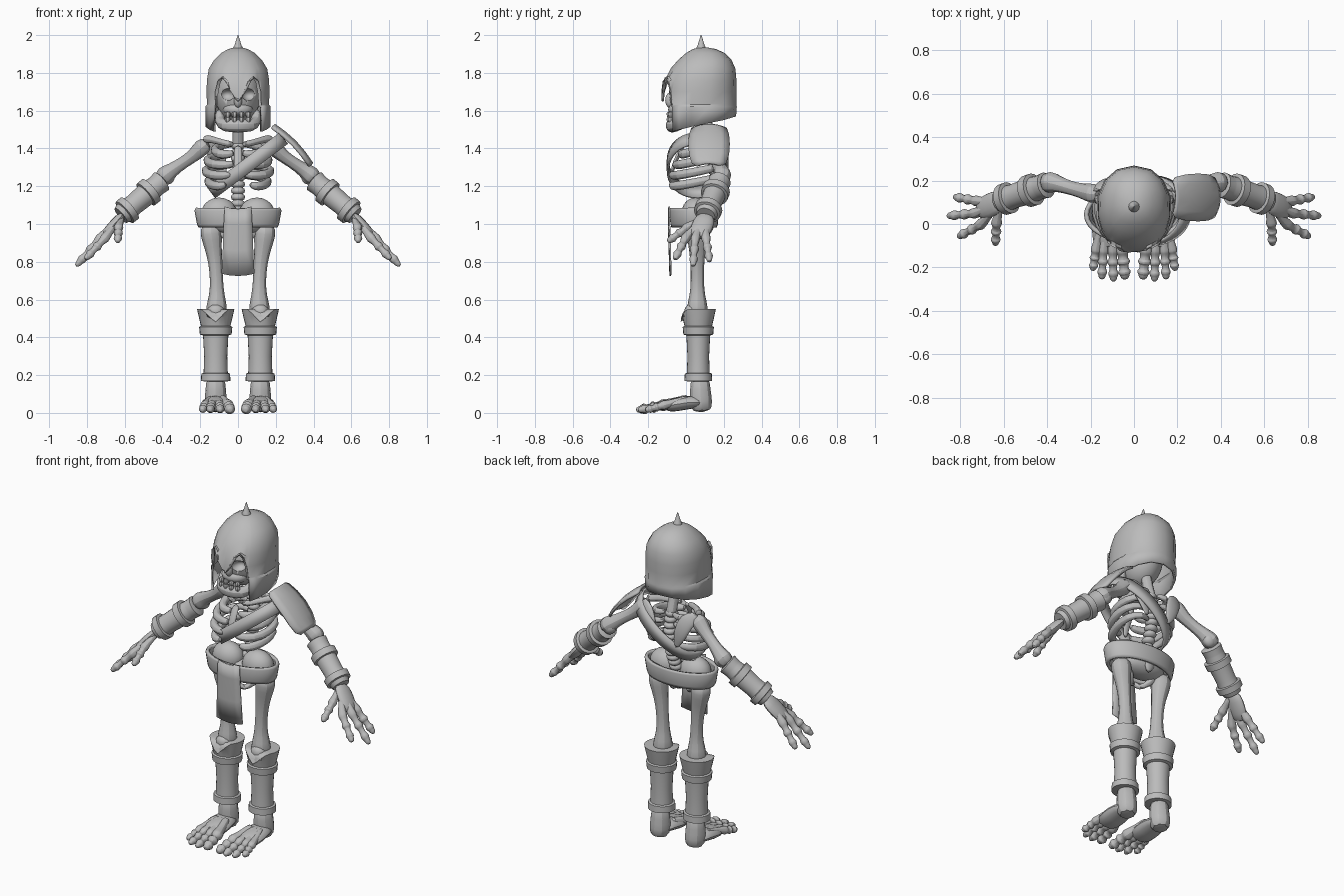
import bpy, bmesh, math
from mathutils import Vector as V

if "Cube" in bpy.data.objects:
    bpy.data.objects.remove(bpy.data.objects["Cube"])

GREY = (0.5, 0.5, 0.5, 1)
mat = bpy.data.materials.new("plain_grey")
mat.use_nodes = True
mat.diffuse_color = GREY
mat.node_tree.nodes["Principled BSDF"].inputs["Base Color"].default_value = GREY


def finish(name, bm, subsurf=0, solid=0, angle=40):
    bmesh.ops.recalc_face_normals(bm, faces=bm.faces)
    me = bpy.data.meshes.new(name)
    bm.to_mesh(me)
    bm.free()
    ob = bpy.data.objects.new(name, me)
    bpy.context.collection.objects.link(ob)
    me.materials.append(mat)
    if solid:
        m = ob.modifiers.new("thickness", "SOLIDIFY")
        m.thickness, m.offset = solid, 0
    if subsurf:
        m = ob.modifiers.new("rounding", "SUBSURF")
        m.levels = m.render_levels = subsurf
    bpy.ops.object.select_all(action="DESELECT")
    ob.select_set(True)
    bpy.context.view_layer.objects.active = ob
    bpy.ops.object.shade_smooth_by_angle(angle=math.radians(angle))
    return ob


def skin(bm, rows, closed=True):
    """Join rows of vertices with quads."""
    for a, b in zip(rows, rows[1:]):
        n = len(a)
        for i in range(n if closed else n - 1):
            j = (i + 1) % n
            bm.faces.new((a[i], a[j], b[j], b[i]))


def tube(name, pts, radii, ref=(0, 1, 0), sides=8, subsurf=1, flat=1.0, edit=None):
    """Swept solid; flat scales the radius along the ref direction."""
    bm, pts, rows = bmesh.new(), [V(p) for p in pts], []
    for k, p in enumerate(pts):
        t = (pts[min(k + 1, len(pts) - 1)] - pts[max(k - 1, 0)]).normalized()
        u = t.cross(V(ref)).normalized()
        w = u.cross(t)
        ring = [2 * math.pi * i / sides for i in range(sides)]
        rows.append([bm.verts.new(p + radii[k] * (u * math.cos(a) + w * math.sin(a) * flat)) for a in ring])
    skin(bm, rows)
    bm.faces.new(rows[0])
    bm.faces.new(rows[-1])
    if edit:
        edit(rows)
    return finish(name, bm, subsurf)


def ball(name, c, r, seg=20):
    bm = bmesh.new()
    bmesh.ops.create_uvsphere(bm, u_segments=seg, v_segments=seg // 2, radius=1)
    bmesh.ops.scale(bm, vec=r, verts=bm.verts)
    bmesh.ops.translate(bm, vec=c, verts=bm.verts)
    return finish(name, bm, angle=60)


def lerp_path(a, b, steps):
    return [V(a).lerp(V(b), s) for s in steps]


def jointed(name, base, knuckle, tip, r, ref):
    """Hand or foot ray: long bone, then three bulging joints."""
    pts = lerp_path(base, knuckle, (0, .5, .9)) + lerp_path(
        knuckle, tip, (.05, .12, .22, .34, .38, .46, .5, .6, .68, .72, .8, .84, .92, 1))
    k = (1, .8, 1.1, 1.3, 1.15, .85, .95, 1.25, 1.2, .85, .8, .9, 1.15, 1.1, .85, .8, .4)
    return tube(name, pts, [r * x for x in k], ref)


# ---- helmet: wrapped shell whose lower edge follows brow, cheeks and nape
BROW = [(0, 1.655), (6, 1.67), (13, 1.715), (20, 1.755), (28, 1.775), (36, 1.755), (42, 1.7), (45, 1.62), (46, 1.49),
        (60, 1.50), (80, 1.515), (105, 1.535), (130, 1.55), (155, 1.565), (180, 1.57)]
# height, half width, front, back
ROWS = [(1.48, .167, -.122, .258), (1.62, .168, -.128, .262), (1.63, .16, -.125, .26), (1.7, .162, -.12, .26),
        (1.76, .16, -.105, .26), (1.82, .15, -.075, .255), (1.865, .122, -.035, .235), (1.9, .085, .005, .2),
        (1.92, .05, .04, .155), (1.928, .015, .07, .11)]


def power(a, e):
    return math.copysign(abs(a) ** e, a)


cols = BROW + [(360 - a, z) for a, z in BROW[-2:0:-1]]
bm, rows = bmesh.new(), []
for z, w, y0, y1 in ROWS:
    row = []
    for a, low in cols:
        s, c = power(math.sin(math.radians(a)), .92), power(math.cos(math.radians(a)), .92)
        row.append(bm.verts.new((w * s, (y0 + y1) / 2 - (y1 - y0) / 2 * c, max(z, low))))
    rows.append(row)
skin(bm, rows)
bm.faces.new(rows[-1])
bmesh.ops.remove_doubles(bm, verts=bm.verts, dist=.004)
finish("helmet", bm, solid=.014, angle=35)
tube("helmet_spike", [(0, .08, z) for z in (1.91, 1.935, 1.945, 2.0)], (.027, .025, .019, .002), sides=12, subsurf=0)

# ---- skull with carved sockets
skull = ball("skull", (0, .05, 1.69), (.12, .14, .17), 32)
cutters = [ball("socket_cutter", (s * .06, -.09, 1.685), (.042, .06, .034)) for s in (-1, 1)]
for c in cutters:
    m = skull.modifiers.new("socket", "BOOLEAN")
    m.operation, m.object = "DIFFERENCE", c
bpy.context.view_layer.objects.active = skull
for m in list(skull.modifiers):
    bpy.ops.object.modifier_apply(modifier=m.name)
for c in cutters:
    bpy.data.objects.remove(c)
ball("upper_jaw", (0, -.025, 1.605), (.08, .07, .045))
ball("nose_bridge", (0, -.085, 1.655), (.022, .025, .04))
tube("lower_jaw", [(-.098, .03, 1.61), (-.098, .0, 1.54), (-.075, -.06, 1.52), (0, -.082, 1.52),
     (.075, -.06, 1.52), (.098, .0, 1.54), (.098, .03, 1.61)], (.02, .034, .038, .04, .038, .034, .02), ref=(0, .3, 1))
for i in range(4):
    x = (i - 1.5) * .036
    y = -.093 + abs(x) * .25
    for z, name in ((1.578, "upper_tooth"), (1.55, "lower_tooth")):
        tube(name, lerp_path((x, y, z + .018), (x, y, z - .018), (0, .5, 1)), (.016, .018, .012), sides=6)

# ---- spine and rib cage
for i in range(12):
    z = 1.04 + i * .034
    ball("vertebra", (0, .08 + .075 * math.sin(math.pi * (z - 1.04) / .52), z), (.038, .038, .023), 12)
tube("neck", [(0, .15, 1.38), (0, .135, 1.44), (0, .115, 1.5), (0, .1, 1.58)], (.036, .032, .032, .036))
tube("sternum", [(0, -.01, 1.42), (0, -.045, 1.36), (0, -.07, 1.3), (0, -.075, 1.25)], (.022, .026, .022, .012), flat=.5)
tube("tail_bone", [(0, .11, 1.06), (0, .14, 1.0), (0, .12, .94)], (.06, .045, .015), flat=.5)
ball("pelvis_core", (0, .06, 1.0), (.15, .08, .06))

for s, side in ((-1, "right"), (1, "left")):
    def P(x, y, z):
        return V((s * x, y, z))

    for i, (w, y, end) in enumerate(((.125, -.025, .02), (.165, -.055, .02), (.175, -.075, .03), (.16, -.075, .06))):
        z = 1.385 - .056 * i
        tube(side + "_rib", [P(.02, .15, z + .035), P(w * .6, .19, z + .035), P(w * .98, .13, z + .02), P(w, .04, z),
             P(w * .8, y * .6, z - .015), P(end + .03, y, z - .018), P(end, y, z - .005)],
             (.016, .021, .024, .026, .027, .025, .014), (0, 0, 1))
    tube(side + "_collar_bone", [P(.02, 0, 1.42), P(.08, .03, 1.43), P(.14, .09, 1.45), P(.18, .13, 1.45)],
         (.02, .017, .02, .028), (0, 0, 1))
    tube(side + "_shoulder_blade", [P(.19, .15, 1.45), P(.13, .185, 1.42), P(.1, .205, 1.33), P(.07, .2, 1.24)],
         (.03, .055, .05, .012), flat=.35)
    ball(side + "_hip_wing", P(.1, .05, 1.055), (.095, .075, .085))
    tube(side + "_pubic_arch", [P(.1, .06, .98), P(.065, .05, .93), P(.03, .01, .9), P(0, -.01, .94)],
         (.03, .02, .018, .02))

    # arm and bracer
    tube(side + "_upper_arm", [P(.155, .135, 1.43), P(.19, .14, 1.41), P(.23, .15, 1.365), P(.29, .165, 1.325),
         P(.35, .185, 1.285), P(.385, .195, 1.26), P(.415, .185, 1.23)], (.035, .054, .038, .034, .04, .058, .045))
    ball(side + "_elbow", P(.375, .2, 1.25), (.042, .035, .042), 14)
    steps = (0, .02, .14, .17, .26, .27, .4, .41, .68, .78, .79, .91, .92, 1)
    tube(side + "_bracer", lerp_path(P(.4, .18, 1.23), P(.62, .105, 1.045), steps),
         (.045, .06, .056, .056, .058, .075, .074, .06, .056, .058, .074, .072, .058, .05), sides=20, subsurf=0)

    # hand
    tube(side + "_palm", lerp_path(P(.61, .11, 1.05), P(.72, .06, .925), (0, .3, .75, 1)), (.024, .03, .03, .018), flat=2.1)
    for ky, kx, tip in ((.105, .72, P(.828, .125, .80)), (.05, .725, P(.858, .037, .776)), (0, .7, P(.81, -.06, .812))):
        jointed(side + "_finger", P(.62, .1, 1.04), P(kx, ky, .93), tip, .022, (.7 * s, 0, .7))
    jointed(side + "_thumb", P(.615, .09, 1.03), P(.632, .01, .985), P(.637, -.098, .905), .022, (s, 0, 0))

    # leg, knee and boot
    tube(side + "_thigh_bone", [P(.145, .06, 1.0), P(.143, .06, .95), P(.132, .06, .88), P(.12, .06, .8), P(.113, .06, .7),
         P(.112, .06, .62), P(.113, .06, .56), P(.115, .06, .5)], (.055, .066, .05, .04, .037, .044, .064, .056))
    ball(side + "_knee_cap", P(.117, .025, .535), (.046, .035, .042), 12)

    def notch(rows):
        # drop the cuff in a V at the front
        for row in rows[-3:]:
            for v in row:
                front = max(0, .065 - v.co.y) / .09
                v.co.z -= .07 * front * max(0, 1 - abs(v.co.x - s * .122) / .075)

    boot = ((.165, .05), (.17, .078), (.208, .076), (.212, .064), (.3, .061), (.41, .067), (.415, .084),
            (.455, .088), (.46, .078), (.51, .09), (.55, .099), (.55, .086), (.5, .07))
    tube(side + "_boot", [P(.118, .065, z) for z, r in boot], [r for z, r in boot],
         sides=24, subsurf=0, flat=.94, edit=notch)

    # foot
    tube(side + "_ankle", [P(.118, .075, .2), P(.118, .075, .12), P(.118, .08, .06), P(.118, .085, .0)],
         (.054, .06, .066, .056))
    tube(side + "_instep", [P(.118, .1, .05), P(.118, .04, .06), P(.118, -.03, .048), P(.115, -.12, .034)],
         (.055, .078, .086, .078), (0, 0, 1), flat=.48)
    for kx, tx, ty, r in ((.055, .04, -.255, .028), (.098, .094, -.265, .023), (.14, .148, -.255, .022),
                          (.175, .19, -.215, .021)):
        jointed(side + "_toe", P(.118 + (kx - .118) * .5, .02, .08), P(kx, -.115, .042), P(tx, ty, .014), r, (0, 0, 1))

# ---- belt and hanging cloth
bm, rows = bmesh.new(), []
for z, f in ((.985, .93), (1.0, .97), (1.07, 1.03), (1.082, 1.0)):
    ring = [2 * math.pi * i / 32 for i in range(32)]
    rows.append([bm.verts.new((.215 * f * math.cos(a), .043 + .12 * f * math.sin(a), z)) for a in ring])
skin(bm, rows)
finish("belt", bm, solid=.018, angle=50)

bm, rows = bmesh.new(), []
for z, w, y in ((1.08, .07, -.092), (1.0, .075, -.092), (.86, .08, -.088), (.725, .087, -.084)):
    rows.append([bm.verts.new((w * u, y + .004 * u * u, z + .012 * u * u)) for u in (-1, -.5, 0, .5, 1)])
skin(bm, rows, False)
finish("front_cloth", bm, solid=.008)

# ---- chest strap looping around the torso
bm, rows = bmesh.new(), []
along, across = V((.8, 0, .6)), V((-.6, 0, .8))
for i in range(40):
    a = 2 * math.pi * i / 40
    p = V((.05, .062, 1.31)) + along * .235 * math.cos(a) + V((0, .158, 0)) * power(math.sin(a), .9)
    rows.append([bm.verts.new(p + across * w) for w in (-.037, .037)])
skin(bm, rows + rows[:1], False)
finish("chest_strap", bm, solid=.012)

# ---- left shoulder plate
bm, rows = bmesh.new(), []
for u, w in ((0, .075), (.04, .092), (.25, .104), (.5, .108), (.75, .104), (.93, .09), (1, .065)):
    row = []
    for v in (-1, -.6, -.2, .2, .6, 1):
        lift = .025 * (1 - v * v) + .02 * math.sin(math.pi * u)
        row.append(bm.verts.new((.178 + .2 * u + lift * .6, .122 + w * v, 1.51 - .205 * u + lift * .6)))
    rows.append(row)
skin(bm, rows, False)
finish("shoulder_plate", bm, solid=.014, angle=50)
